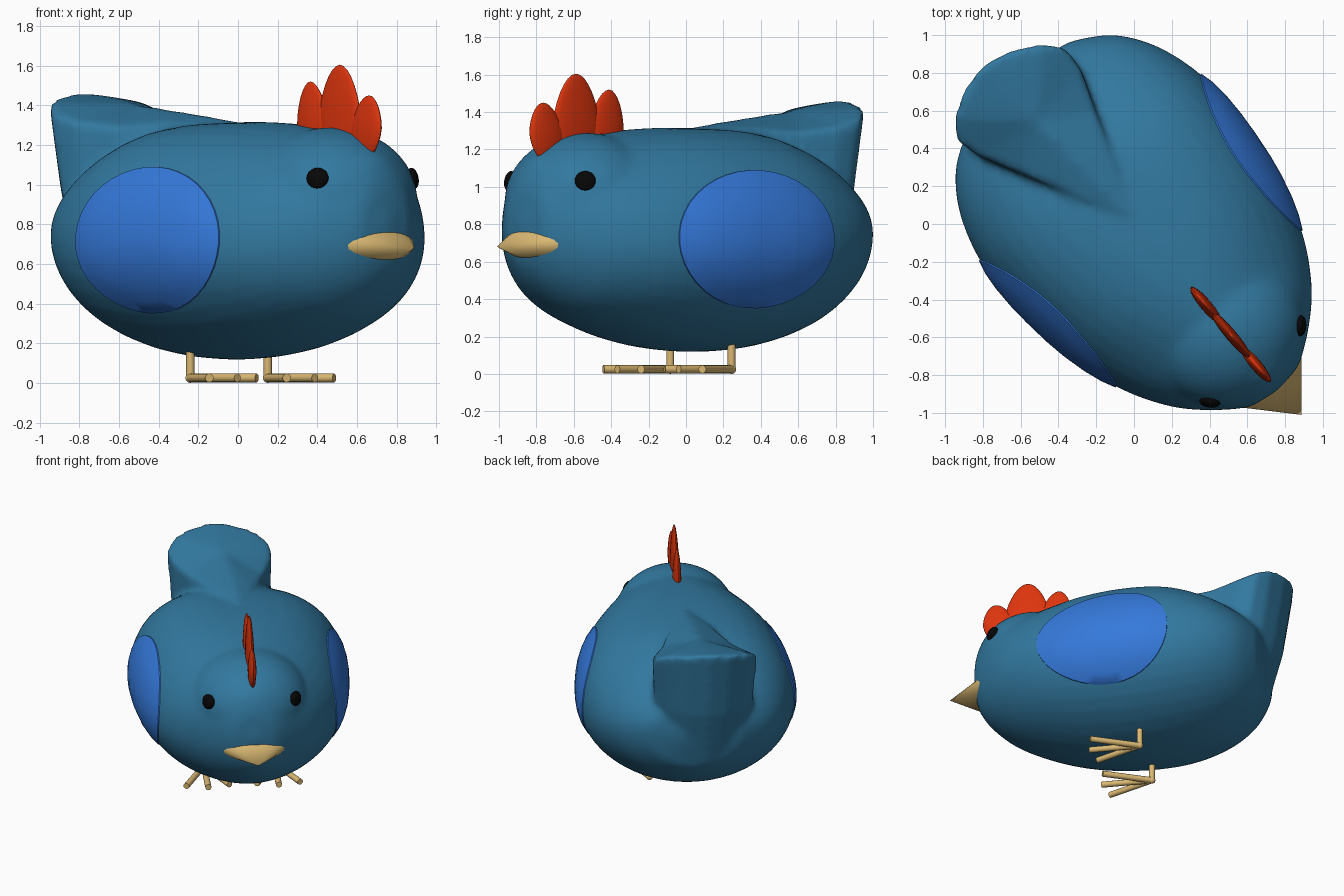
import bpy, bmesh, math
from mathutils import Vector, Matrix
from mathutils.bvhtree import BVHTree

if "Cube" in bpy.data.objects:
    bpy.data.objects.remove(bpy.data.objects["Cube"])

# Local frame: x = sideways, y = -forward; the bird is turned 40 degrees
TURN = Matrix.Translation((0.012, 0.01, 0)) @ Matrix.Rotation(math.radians(40), 4, 'Z')


def material(name, rgb):
    m = bpy.data.materials.new(name)
    m.diffuse_color = (*rgb, 1)
    m.use_nodes = True
    m.node_tree.nodes["Principled BSDF"].inputs["Base Color"].default_value = m.diffuse_color
    return m


BLUE = material("teal_blue", (0.032, 0.19, 0.35))
WING = material("bright_blue", (0.035, 0.19, 0.70))
RED = material("red", (0.72, 0.035, 0.004))
TAN = material("tan", (0.70, 0.48, 0.17))
BLACK = material("black", (0.002, 0.002, 0.002))


def finish(bm, name, mat):
    bmesh.ops.recalc_face_normals(bm, faces=bm.faces)
    me = bpy.data.meshes.new(name)
    bm.to_mesh(me)
    bm.free()
    ob = bpy.data.objects.new(name, me)
    bpy.context.collection.objects.link(ob)
    me.materials.append(mat)
    ob.matrix_world = TURN
    bpy.context.view_layer.objects.active = ob
    bpy.ops.object.select_all(action='DESELECT')
    ob.select_set(True)
    bpy.ops.object.shade_smooth_by_angle(angle=math.radians(45))
    return ob


def skin(bm, rings, start=None, end=None):
    """Bridge closed rings of points, closing the ends with a fan."""
    loops = [[bm.verts.new(p) for p in r] for r in rings]
    n = len(loops[0])
    for a, b in zip(loops, loops[1:]):
        for i in range(n):
            bm.faces.new((a[i], a[(i + 1) % n], b[(i + 1) % n], b[i]))
    for loop, tip in ((loops[0], start), (loops[-1], end)):
        if tip is not None:
            t = bm.verts.new(tip)
            for i in range(n):
                bm.faces.new((loop[i], loop[(i + 1) % n], t))


def spow(v, p):
    return math.copysign(abs(v) ** p, v)


def refine(rows):
    """Insert smooth in-between rows."""
    out = [rows[0]]
    for i in range(len(rows) - 1):
        a, b, c, d = rows[max(i - 1, 0)], rows[i], rows[i + 1], rows[min(i + 2, len(rows) - 1)]
        out += [[(9 * (q + r) - p - s) / 16 for p, q, r, s in zip(a, b, c, d)], c]
    return out


# Body cross-sections: forward, half width, bottom, widest height, top, upper pinch
STATIONS = [
    (1.14, .16, .60, .80, 1.00, 1), (1.07, .27, .48, .77, 1.15, 1),
    (.90, .46, .335, .73, 1.23, 1.2), (.65, .62, .23, .70, 1.28, 1.2),
    (.35, .72, .15, .69, 1.31, .92), (0, .77, .117, .69, 1.315, .76),
    (-.35, .77, .142, .70, 1.285, .76), (-.65, .68, .23, .73, 1.18, .86),
    (-.85, .53, .36, .75, 1.06, 1), (-.96, .34, .49, .77, .97, 1)]
bm = bmesh.new()
rings = []
for f, w, zb, zm, zt, p in refine(refine(STATIONS)):
    ring = []
    for i in range(40):
        a = math.tau * i / 40
        c, s = math.cos(a), math.sin(a)
        if s >= 0:
            ring.append((w * spow(c, p), -f, zm + (zt - zm) * s))
        else:
            ring.append((w * c, -f, zm + (zm - zb) * s))
    rings.append(ring)
skin(bm, rings, (0, -1.165, .8), (0, 1.02, .78))

# Head: rounded bulge at the upper front
bmesh.ops.create_uvsphere(bm, u_segments=32, v_segments=24, radius=1,
                          matrix=Matrix.Translation((0, -.72, .925))
                          @ Matrix.Diagonal((.435, .425, .365, 1)))

# Tail fan: plan outline (side, forward, edge height), tapering down into the body
half = [(0, -.06, 1.325), (.14, -.32, 1.315), (.265, -.60, 1.29), (.36, -.82, 1.32),
        (.38, -.95, 1.36), (.30, -1.05, 1.42), (.15, -1.13, 1.45), (0, -1.16, 1.465)]


def swing(s, f, z):
    """The tail points a little to one side."""
    return (s + .075 * f, -f, z)


outline = half + [(-s, f, z) for s, f, z in half[-2:0:-1]]
low = [swing(s * .82, f * .84, .52) for s, f, z in outline]
mid = [swing(s * .94, f * .935, .95) for s, f, z in outline]
top = [swing(*p) for p in outline]
inner = [swing(s * .55, -.72 + (f + .72) * .55, z * .55 + 1.405 * .45) for s, f, z in outline]
skin(bm, [low, mid, top, inner], swing(0, -.6, .52), swing(0, -.75, 1.405))
body = finish(bm, "body_and_tail", BLUE)

# Fuse body, head and tail into one soft surface
m = body.modifiers.new("fuse", 'REMESH')
m.mode = 'VOXEL'
m.voxel_size = 0.022
m2 = body.modifiers.new("soften", 'SMOOTH')
m2.factor = 0.5
m2.iterations = 10
for mod in ("fuse", "soften"):
    bpy.ops.object.modifier_apply(modifier=mod)
bpy.ops.object.shade_smooth()
tree = BVHTree.FromPolygons([v.co for v in body.data.vertices],
                            [p.vertices[:] for p in body.data.polygons])

# Wings: oval pads wrapped on the flanks
for side, name in ((1, "left_wing"), (-1, "right_wing")):
    bm = bmesh.new()

    def on_body(r, a, lift):
        y = -.11 + .49 * r * math.cos(a) + .05 * r * math.sin(a) ** 2
        hit = tree.ray_cast(Vector((side * 2, y, .72 + .37 * r * math.sin(a))),
                            Vector((-side, 0, 0)))[0]
        return hit + Vector((side * lift, 0, 0))

    rings = [[on_body(r, math.tau * (i + .37) / 40, lift) for i in range(40)]
             for r, lift in ((1, -.03), (1, .008), (.85, .016), (.65, .02), (.4, .022), (.18, .022))]
    skin(bm, rings, None, on_body(0, 0, .022))
    finish(bm, name, WING)

# Comb: three flattened leaves in a row
for k, (f, w, bottom, peak) in enumerate(((.575, .125, 1.08, 1.52), (.78, .165, 1.06, 1.605),
                                          (.985, .12, 1.12, 1.45))):
    bm = bmesh.new()
    bmesh.ops.create_uvsphere(bm, u_segments=20, v_segments=14, radius=1)
    for v in bm.verts:
        t = 1 - .2 * max(v.co.z, 0)
        lean = (f - .78) * .12 * v.co.z
        v.co = (v.co.x * .03 * t, -(f + lean) + v.co.y * w * t,
                (bottom + peak) / 2 + v.co.z * (peak - bottom) / 2)
    finish(bm, "comb_leaf_%d" % (k + 1), RED)

# Eyes: flattened discs set in the head
for side, name in ((1, "left_eye"), (-1, "right_eye")):
    bm = bmesh.new()
    n = Vector((side * .72, -.66, .2)).normalized()
    spot = tree.find_nearest(Vector((side * .32, -.985, 1.035)))[0]
    mat = Matrix.Translation(spot) @ n.to_track_quat('Z', 'Y').to_matrix().to_4x4() \
        @ Matrix.Diagonal((.056, .054, .028, 1))
    bmesh.ops.create_uvsphere(bm, u_segments=20, v_segments=12, radius=1, matrix=mat)
    finish(bm, name, BLACK)

# Beak: wide flat cone
bm = bmesh.new()
base = [(.26 * math.cos(math.tau * i / 24), -1.05, .70 + .105 * math.sin(math.tau * i / 24))
        for i in range(24)]
skin(bm, [base], (0.015, -1.345, .68), None)
bm.faces.new(list(bm.verts)[:24])
finish(bm, "beak", TAN)


def rod(bm, a, b, r=.022):
    a, b = Vector(a), Vector(b)
    d = b - a
    mat = Matrix.Translation((a + b) / 2) @ d.to_track_quat('Z', 'Y').to_matrix().to_4x4()
    bmesh.ops.create_cone(bm, cap_ends=True, segments=14, radius1=r, radius2=r,
                          depth=d.length, matrix=mat)


# Legs with three spread toes
for x, name in ((.256, "left_leg"), (-.254, "right_leg")):
    bm = bmesh.new()
    foot = Vector((x, .09, .025))
    rod(bm, foot, foot + Vector((0, 0, .25)), .021)
    for deg in (-25, 0, 25):
        a = math.radians(deg)
        rod(bm, foot, foot + Vector((math.sin(a), -math.cos(a), 0)) * .37)
    bmesh.ops.create_uvsphere(bm, u_segments=12, v_segments=8, radius=.025,
                              matrix=Matrix.Translation(foot))
    finish(bm, name, TAN)
